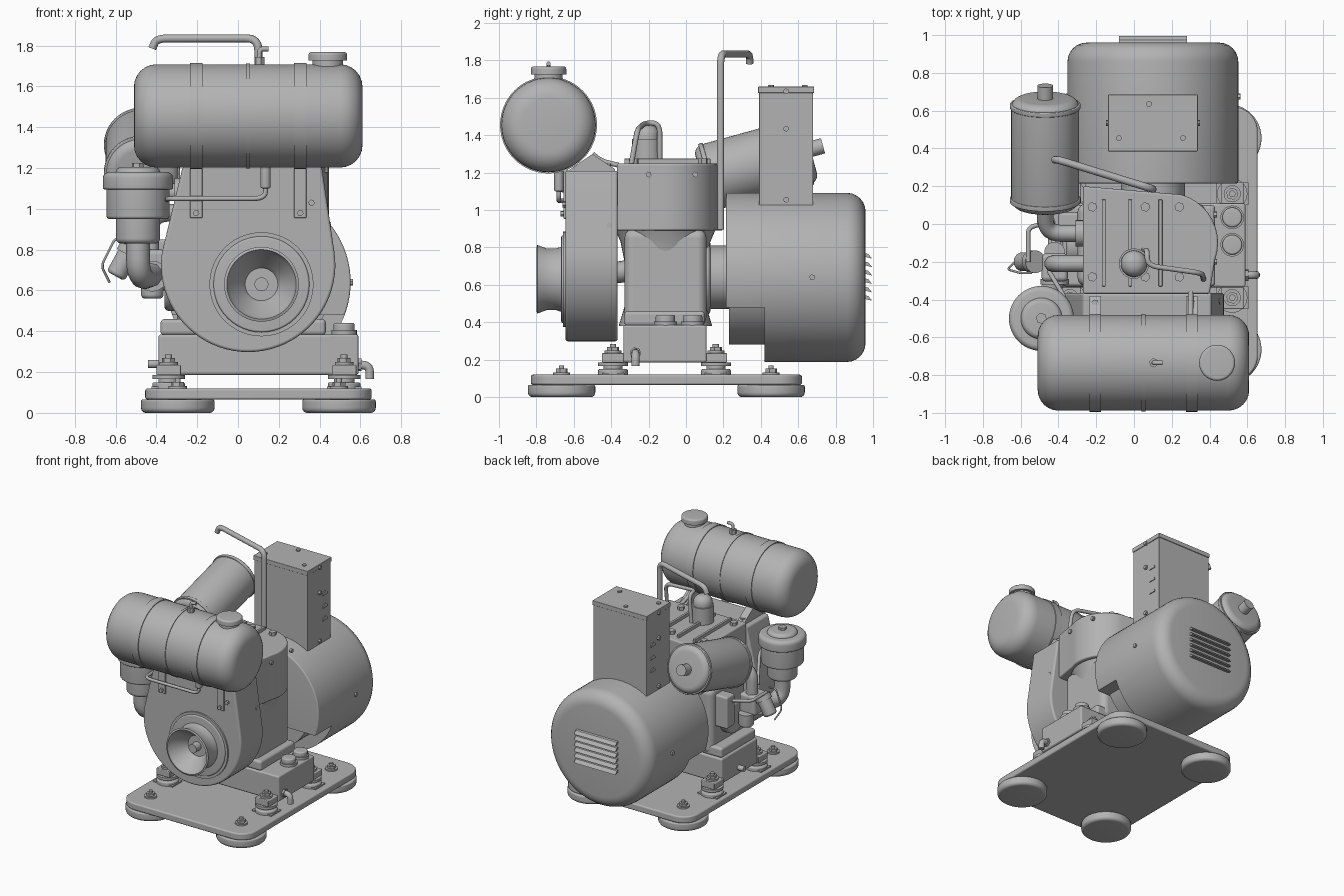
import bpy, bmesh
from math import sin, cos, pi, radians
from mathutils import Vector

cube = bpy.data.objects.get("Cube")
if cube:
    bpy.data.objects.remove(cube)

gray = bpy.data.materials.new("plain_gray")
gray.use_nodes = True
gray.diffuse_color = (.45, .45, .45, 1)
gray.node_tree.nodes["Principled BSDF"].inputs["Base Color"].default_value = gray.diffuse_color
X, Y, Z = Vector((1, 0, 0)), Vector((0, 1, 0)), Vector((0, 0, 1))


def place_object(name, data):
    data.materials.append(gray)
    ob = bpy.data.objects.new(name, data)
    bpy.context.scene.collection.objects.link(ob)
    return ob


def skin(name, rings):
    """Join equal rings of points into a closed solid."""
    bm = bmesh.new()
    rings = [[bm.verts.new(point) for point in ring] for ring in rings]
    for lower, upper in zip(rings, rings[1:]):
        for i in range(len(lower)):
            bm.faces.new((lower[i - 1], lower[i], upper[i], upper[i - 1]))
    bm.faces.new(rings[0])
    bm.faces.new(rings[-1])
    bmesh.ops.recalc_face_normals(bm, faces=bm.faces)
    mesh = bpy.data.meshes.new(name)
    bm.to_mesh(mesh)
    bm.free()
    return place_object(name, mesh)


def lathe(name, base, axis, profile, sides=48):
    """Turn (height, radius) pairs around an axis."""
    base, axis = Vector(base), Vector(axis).normalized()
    u = axis.orthogonal().normalized()
    v = axis.cross(u)
    turns = [2 * pi * i / sides for i in range(sides)]
    return skin(name, [[base + axis * h + r * (u * cos(a) + v * sin(a)) for a in turns] for h, r in profile])


def quarter(size, steps=6):
    """Depth and inset along a rounded rim."""
    if not size:
        return [(0, 0)]
    angles = [pi / 2 * i / steps for i in range(steps + 1)]
    return [(size * (1 - cos(a)), size * (1 - sin(a))) for a in angles]


def can(name, base, axis, length, radius, start=0, end=0, sides=48):
    """Cylinder whose two rims may be rounded."""
    profile = [(depth, radius - inset) for depth, inset in quarter(start)]
    profile += [(length - depth, radius - inset) for depth, inset in reversed(quarter(end))]
    return lathe(name, base, axis, profile, sides)


def bolt(name, base, axis, radius=.016, length=.016):
    return can(name, base, axis, length, radius, sides=6)


def prism(name, outline, axis, low, high, bevel=0):
    """Extrude a 2D outline along x, y or z."""
    place = {'x': lambda a, b, h: (h, a, b), 'y': lambda a, b, h: (a, h, b),
             'z': lambda a, b, h: (a, b, h)}[axis]
    ob = skin(name, [[place(a, b, h) for a, b in outline] for h in (low, high)])
    if bevel:
        mod = ob.modifiers.new("bevel", 'BEVEL')
        mod.width, mod.segments, mod.harden_normals = bevel, 3, True
        mod.limit_method, mod.angle_limit = 'ANGLE', radians(40)
    return ob


def box(name, low, high, bevel=0):
    (a, b, c), (d, e, f) = low, high
    return prism(name, [(a, b), (d, b), (d, e), (a, e)], 'z', c, f, bevel)


def block(name, center, size, bevel=0):
    center, half = Vector(center), Vector(size) / 2
    return box(name, center - half, center + half, bevel)


def arc(cx, cy, radius, start, stop, steps=10):
    angles = [radians(start + (stop - start) * i / steps) for i in range(steps + 1)]
    return [(cx + radius * cos(a), cy + radius * sin(a)) for a in angles]


def tube(name, points, radius, bend=.06, steps=6):
    """Round pipe along a path with softened corners."""
    points = [Vector(p) for p in points]
    path = points[:1]
    for a, corner, b in zip(points, points[1:], points[2:]):
        p, q = [corner + (e - corner).normalized() * min(bend, (e - corner).length / 2) for e in (a, b)]
        path += [p.lerp(corner, i / steps).lerp(corner.lerp(q, i / steps), i / steps) for i in range(steps + 1)]
    path.append(points[-1])
    curve = bpy.data.curves.new(name, 'CURVE')
    curve.dimensions, curve.bevel_depth, curve.bevel_resolution, curve.use_fill_caps = '3D', radius, 3, True
    spline = curve.splines.new('POLY')
    spline.points.add(len(path) - 1)
    for point, co in zip(spline.points, path):
        point.co = (*co, 1)
    return place_object(name, curve)


# Base plate with rounded corners, feet and their bolts
middle, half_x, half_y, corner = Vector((.1, -.105, 0)), .555, .725, .13
outline = []
for i, (sx, sy) in enumerate(((1, 1), (-1, 1), (-1, -1), (1, -1))):
    cx, cy = middle.x + sx * (half_x - corner), middle.y + sy * (half_y - corner)
    outline += arc(cx, cy, corner, 90 * i, 90 * i + 90)
    foot = middle + X * sx * .395 + Y * sy * .56
    can("foot", foot, Z, .066, .18, start=.025, end=.01)
    can("foot_washer", foot + Z * .12, Z, .012, .045)
    bolt("foot_nut", foot + Z * .13, Z, .032, .022)
    can("foot_stud", foot + Z * .15, Z, .02, .014)
    # Engine mount: plate, rubber, arm, washer, nut and stud
    mount = Vector((.09 + sx * .43, -.115 + sy * .275, .12))
    block("mount_plate", mount, (.17, .12, .02))
    can("mount_rubber_lower", mount, Z, .03, .08, end=.01)
    can("mount_rubber_core", mount, Z, .06, .05)
    can("mount_rubber_upper", mount + Z * .045, Z, .02, .08)
    block("mount_arm", mount + Z * .09, (.12, .12, .05), .006)
    can("mount_washer", mount + Z * .115, Z, .014, .045)
    bolt("mount_nut", mount + Z * .128, Z, .033, .02)
    can("mount_stud", mount + Z * .14, Z, .025, .017)
prism("base_plate", outline, 'z', .065, .12, .012)

# Sump, side tray and crankcase
box("sump", (-.39, -.335, .185), (.475, .11, .385), .015)
box("sump_side", (.44, -.335, .185), (.59, .11, .385), .012)
for y in (-.11, .035):
    can("oil_cap_flange", (.52, y, .38), Z, .025, .062)
    can("oil_cap", (.52, y, .4), Z, .04, .052, end=.01)
box("crankcase", (-.3, -.33, .38), (.38, .11, .9), .05)
box("crankcase_foot", (-.38, -.33, .38), (.43, .1, .46), .02)
lathe("cylinder_neck", (.15, -.11, .38), Z, [(0, .25), (.1, .22), (.35, .22), (.45, .24), (.52, .27)])
can("drive_housing", (.1, .05, .64), Y, .08, .2, end=.02)
can("drive_neck", (.1, .1, .64), Y, .15, .17)
can("side_cover", (-.36, -.11, .62), X, .1, .12, start=.02)
tap = Vector((.645, -.27, .235))
tube("drain_cock", [tap - X * .08, tap, tap - Z * .07], .022, bend=.04)
bolt("drain_nut", tap - X * .06, X, .032, .02)
can("oil_plug", (-.44, -.1, .24), X, .06, .02)

# Cylinder cowl, curved on one side, with ribs and bolts on the top
cowl = [(-.27, -.37), (.4, -.37)] + arc(.18, -.1, .265, -20, 75) + [(-.27, .2)]
prism("cylinder_cowl", cowl, 'z', .89, 1.25, .012)
for x in (-.16, -.02, .14):
    block("head_rib", (x, -.1, 1.25), (.02, .46, .05), .004)
for x in (-.22, .06, .24):
    for y in (-.28, .09):
        bolt("head_bolt", (x, y, 1.25), Z, .026, .025)
for y in (-.2, .05):
    bolt("cowl_bolt", (.42, y, 1.19), X, length=.02)

# Breather dome and its hose
dome = Vector((0, -.21, 1.24))
can("breather_base", dome, Z, .14, .08)
can("breather_dome", dome, Z, .217, .07, end=.06)
tube("breather_hose", [dome + X * .05 + Y * .07, (.07, -.14, 1.465), (.07, -.22, 1.465),
                       (.36, -.26, 1.43), (.37, -.3, 1.2), (.36, -.38, 1.13)], .014)

# Flywheel shroud, ring and hollow starter cup
front = -.645
shroud = [(.41, 1.21), (-.27, 1.21)] + arc(.05, .725, .427, 172, 368, steps=40)
prism("flywheel_shroud", shroud, 'y', front, -.365, .015)
hub = Vector((.115, front, .63))
can("shroud_ring", hub, -Y, .012, .255)
can("shroud_inner_ring", hub, -Y, .022, .235, end=.01)
lathe("starter_cup", hub, -Y, [(0, .18), (.05, .165), (.1, .165), (.15, .183), (.155, .17),
                               (.12, .155), (.05, .095), (.025, .08)], sides=64)
can("starter_hub", hub, -Y, .085, .034)
bolt("shroud_bolt", (.36, front, 1.03), -Y)
bolt("shroud_side_bolt", (.44, -.41, .92), X)

# Fuel tank with bands, straps, cap, vent and pipe
tank = Vector((.05, -.735, 1.455))
half, radius = .56, .253
can("fuel_tank", tank - X * half, X, 2 * half, radius, start=.11, end=.11, sides=64)
can("tank_seam", tank - X * .01, X, .02, radius + .005, sides=64)
for side in (-1, 1):
    x = tank.x + side * .255
    can("tank_band", (x - .03, tank.y, tank.z), X, .06, radius + .006, sides=64)
    block("tank_strap", (x, front, 1.09), (.06, .022, .27), .004)
    bolt("strap_bolt", (x, front - .01, .98), -Y)
    prism("tank_bracket", [(front, 1.2), (-.38, 1.2), (-.38, 1.22), (-.5, 1.3)], 'x', x - .03, x + .03)
    bolt("bracket_bolt", (x, -.42, 1.23), Z, .02, .02)
top = tank + Z * radius
can("filler_neck", top + X * .39 - Z * .02, Z, .04, .075)
can("filler_cap", top + X * .39 + Z * .018, Z, .042, .095, end=.015)
vent = top + X * .055
tube("tank_vent", [vent - Z * .02, vent + Z * .075, vent + X * .045 + Z * .075], .012, bend=.02)
bolt("vent_nut", vent, Z, .025, .035)
valve = Vector((.135, -.68, 1.05))
can("fuel_valve", valve + Z * .05, Z, .12, .025, start=.01)
tube("fuel_pipe", [valve + Z * .07, valve, (-.34, valve.y, valve.z), (-.36, -.4, 1.04), (-.45, -.25, .85)], .012)
tube("return_pipe", [(.3, -.5, 1.3), (.3, -.45, 1.26), (.3, -.36, 1.24)], .014)

# Tall bent pipe
bend = Vector((.1, .185, 1.835))
reach = Vector((-.4, .34, 1.835))
tube("tall_pipe", [bend - Z * .94, bend, reach, reach - X * .02 - Z * .05], .02)

# Generator drum with a notch beneath, inner core and rear louvres
drum_base, drum_radius = Vector((.1, .215, .64)), .452
drum = can("generator_drum", drum_base, Y, .745, drum_radius, start=.01, end=.1, sides=80)
notch = box("notch_cutter", (-1, 0, 0), (1, .42, .48))
cut = drum.modifiers.new("notch", 'BOOLEAN')
cut.object, cut.operation = notch, 'DIFFERENCE'
bpy.context.view_layer.objects.active = drum
bpy.ops.object.modifier_apply(modifier=cut.name)
bpy.data.objects.remove(notch)
can("generator_core", drum_base + Y * .015, Y, .25, .36)
for i in range(6):
    z = .755 - .045 * i
    prism("rear_louvre", [(.955, z + .015), (.975, z + .01), (.995, z - .015), (.955, z - .005)], 'x', -.08, .28)

# Control box with lid, screws and side vents
panel, width, depth = Vector((.1, .535, 1.335)), .465, .29
block("control_box", panel, (width, depth, .64), .005)
block("control_box_lid", panel + Z * .308, (width + .01, depth + .01, .035), .004)
block("control_box_flange", panel - Z * .318, (width + .01, depth + .01, .015))
for x, y in ((-.18, -.08), (.16, -.08), (-.02, .1)):
    bolt("lid_screw", panel + X * x + Y * y + Z * .325, Z, length=.01)
for side in (-1, 1):
    wall = panel + X * side * width / 2
    bolt("drum_bolt", drum_base + X * side * (drum_radius - .005) + Y * .46, X * side)
    for z in (-.28, .1, .3):
        bolt("side_screw", wall + Z * z, X * side)
    for z in (-.14, -.04, .06):
        prism("side_vent", arc(wall.y + .07, wall.z + z, .03, 0, 180), 'x', wall.x - .006, wall.x + .006)

# Tilted muffler with two rims, outlet and exhaust elbow
inlet, outlet = Vector((-.47, .085, 1.165)), Vector((-.47, .665, 1.325))
span = (outlet - inlet).length
tilt = (outlet - inlet) / span
can("muffler", inlet, tilt, span, .18, start=.05, end=.05)
for rim in (.03, span - .055):
    can("muffler_rim", inlet + tilt * rim, tilt, .025, .187, start=.005, end=.005)
can("muffler_outlet", outlet, tilt, .07, .042)
port = Vector((-.27, -.05, 1.08))
tube("exhaust_elbow", [port, port - X * .2, inlet + tilt * .03], .045, bend=.09)
can("exhaust_flange", port, -X, .04, .07)

# Air cleaner, from its bowl up to the knob
cleaner = Vector((-.49, -.5, .83))
can("cleaner_bowl", cleaner, Z, .14, .108, start=.025)
can("cleaner_body", cleaner + Z * .12, Z, .16, .154, start=.015)
can("cleaner_lid", cleaner + Z * .265, Z, .085, .172, start=.01, end=.03)
can("cleaner_crown", cleaner + Z * .33, Z, .045, .11, end=.03)
bolt("cleaner_knob", cleaner + Z * .37, Z, .03, .025)

# Intake, carburettor, filter and governor
carb = Vector((-.42, -.23, .72))
low = cleaner - Z * .17
tube("intake_elbow", [cleaner + Z * .03, low, carb - Y * .07 - Z * .05, carb], .058, bend=.1)
can("intake_flange", carb - Y * .09 - Z * .05, Y, .03, .075)
head = Vector((-.43, -.21, .98))
tube("intake_manifold", [head + X * .18, head, head - Z * .23], .045, bend=.09)
block("carburettor", carb, (.14, .15, .16), .025)
can("carburettor_bowl", carb + Y * .08 - Z * .16, Z, .1, .055, start=.02)
filter_base, lean = Vector((-.6, -.2, .67)), Vector((.1, 0, .18)).normalized()
can("fuel_filter", filter_base, lean, .14, .05, start=.02)
can("fuel_filter_cap", filter_base + lean * .12, lean, .04, .06)
tube("filter_wire", [(-.54, -.26, .85), (-.6, -.26, .86), (-.67, -.24, .72), (-.63, -.2, .64)], .006, bend=.03)
box("governor_bracket", (-.4, -.04, .6), (-.27, .06, .85), .015)
tube("governor_rod", [(-.42, .02, .82), (-.56, -.02, .84), (-.56, -.2, .84)], .012, bend=.03)

# Smooth round parts, keep edges sharp
for ob in bpy.context.scene.objects:
    ob.select_set(ob.type == 'MESH')
bpy.ops.object.shade_smooth_by_angle(angle=radians(32))
